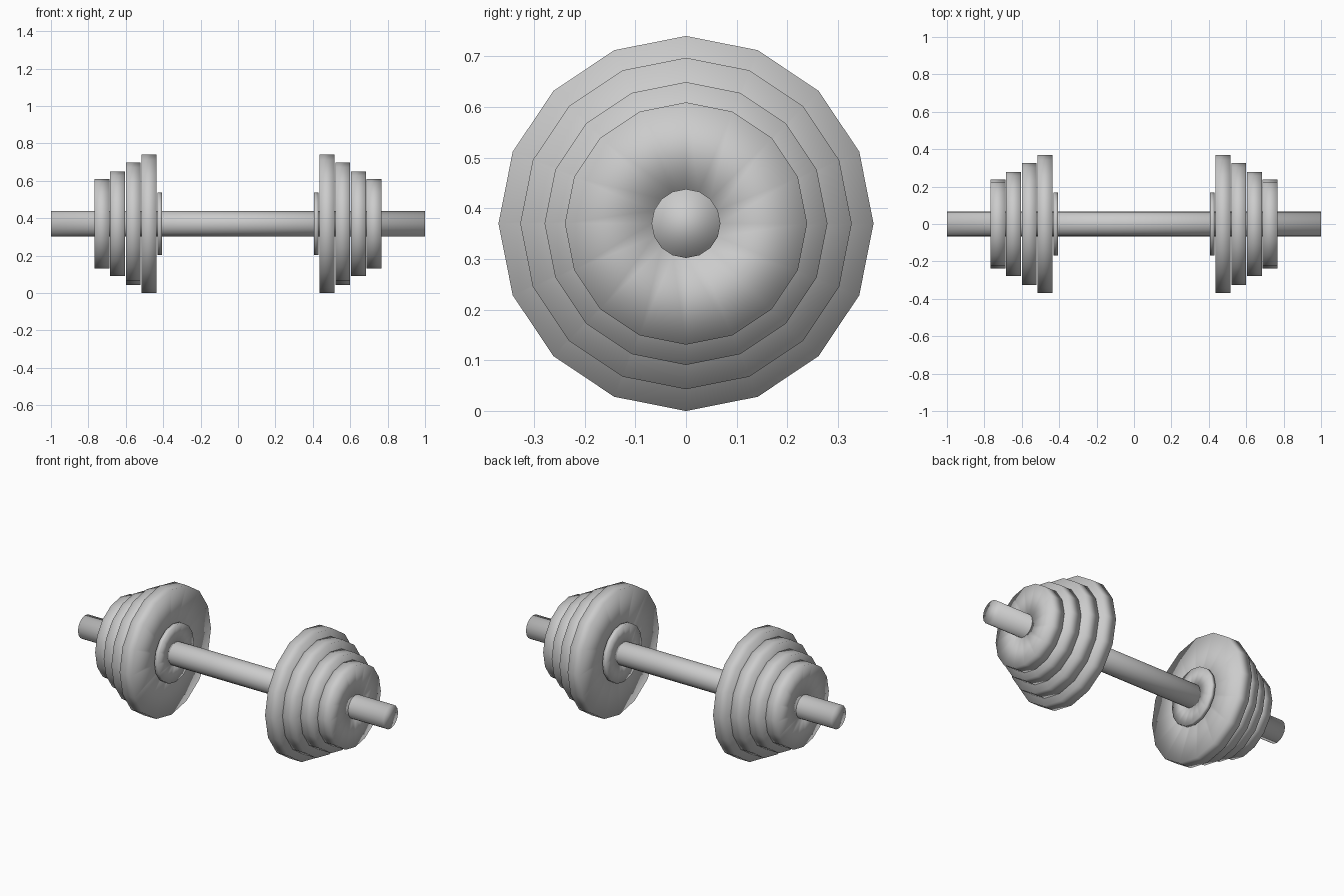
import bpy
import bmesh
from math import cos, sin, tau

AXIS_HEIGHT = 0.37
SIDES = 16
BAR_RADIUS = 0.068

default = bpy.data.objects.get("Cube")
if default:
    bpy.data.objects.remove(default, do_unlink=True)

steel = bpy.data.materials.new("grey steel")
steel.use_nodes = True
GREY = (0.6, 0.6, 0.6, 1)
steel.diffuse_color = GREY
steel.node_tree.nodes["Principled BSDF"].inputs["Base Color"].default_value = GREY


def ring(bm, x, radius):
    """One loop of vertices around the bar axis, with a corner at the top."""
    return [bm.verts.new((x, radius * sin(tau * i / SIDES), radius * cos(tau * i / SIDES)))
            for i in range(SIDES)]


def bridge(bm, a, b):
    for i in range(SIDES):
        j = (i + 1) % SIDES
        bm.faces.new((a[i], a[j], b[j], b[i]))


def finish(bm, name):
    bmesh.ops.recalc_face_normals(bm, faces=bm.faces)
    for face in bm.faces:
        face.smooth = True
    mesh = bpy.data.meshes.new(name)
    bm.to_mesh(mesh)
    bm.free()
    mesh.materials.append(steel)
    obj = bpy.data.objects.new(name, mesh)
    obj.location.z = AXIS_HEIGHT
    bpy.context.collection.objects.link(obj)


def disc(name, x0, x1, radius):
    """Flat disc with a hole for the bar, softly shaded over its rims."""
    bm = bmesh.new()
    loops = [ring(bm, x0, BAR_RADIUS), ring(bm, x0, radius),
             ring(bm, x1, radius), ring(bm, x1, BAR_RADIUS)]
    for k in range(4):
        bridge(bm, loops[k], loops[(k + 1) % 4])
    finish(bm, name)


# Bar through everything, closed at both ends
bm = bmesh.new()
left_end, right_end = ring(bm, 1, BAR_RADIUS), ring(bm, -1, BAR_RADIUS)
bridge(bm, left_end, right_end)
bm.faces.new(left_end)
bm.faces.new(right_end)
finish(bm, "bar")

# Stop collar and four shrinking weight plates on each side
DISCS = [
    ("stop_collar", 0.406, 0.43, 0.168),
    ("large_plate", 0.436, 0.516, 0.37),
    ("medium_plate", 0.52, 0.6, 0.327),
    ("small_plate", 0.604, 0.684, 0.279),
    ("outer_plate", 0.688, 0.768, 0.239),
]
for side, sign in (("left", 1), ("right", -1)):
    for name, inner, outer, radius in DISCS:
        disc(f"{side}_{name}", sign * inner, sign * outer, radius)
